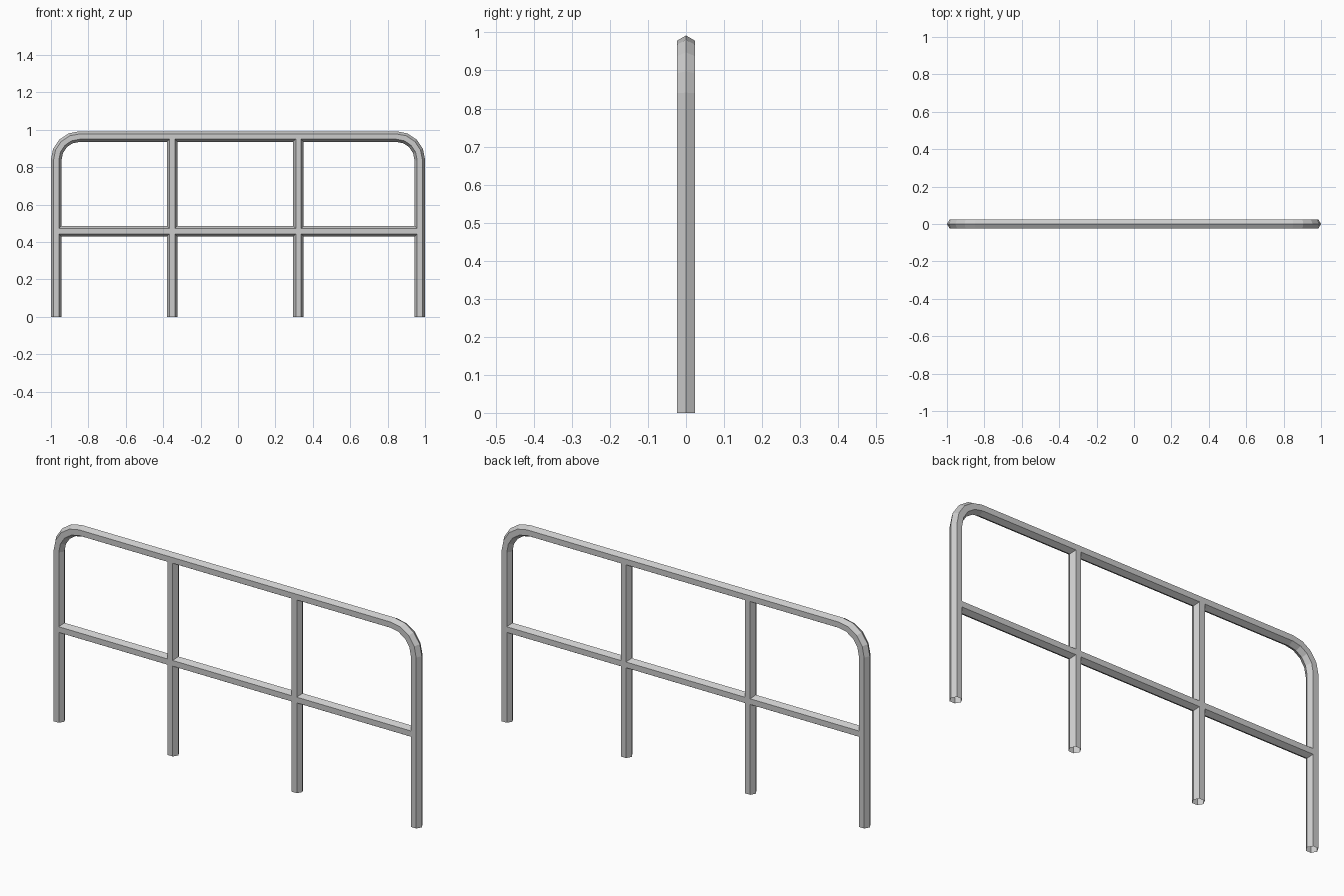
import bpy, bmesh
from math import cos, sin, pi
from mathutils import Vector

if "Cube" in bpy.data.objects:
    bpy.data.objects.remove(bpy.data.objects["Cube"])

R = 0.028            # hexagonal tube radius
SIDE = 1 - R         # centre line of end posts
TOP = 0.992 - R      # centre line of top rail
BEND = 0.125         # corner radius


def tube(name, pts):
    """Sweep an open hexagonal tube along a path in the xz plane, mitred at bends."""
    pts = [Vector((x, 0, z)) for x, z in pts]
    bm = bmesh.new()
    rings = []
    for i, p in enumerate(pts):
        a = (p - pts[i - 1]).normalized() if i else (pts[1] - p).normalized()
        b = (pts[i + 1] - p).normalized() if i < len(pts) - 1 else a
        t = (a + b).normalized()
        n = Vector((-t.z, 0, t.x)) / t.dot(a)
        rings.append([bm.verts.new(p + n * R * cos(k * pi / 3)
                                   + Vector((0, R * sin(k * pi / 3), 0)))
                      for k in range(6)])
    for r, s in zip(rings, rings[1:]):
        for k in range(6):
            bm.faces.new((r[k], r[(k + 1) % 6], s[(k + 1) % 6], s[k]))
    bmesh.ops.recalc_face_normals(bm, faces=bm.faces)
    me = bpy.data.meshes.new(name)
    bm.to_mesh(me)
    bm.free()
    ob = bpy.data.objects.new(name, me)
    bpy.context.collection.objects.link(ob)
    return ob


# Outer frame: two end posts and the top rail in one bent tube
steps = 4
corner = [(SIDE - BEND + BEND * cos(i * pi / 2 / steps),
           TOP - BEND + BEND * sin(i * pi / 2 / steps)) for i in range(steps + 1)]
right = [(SIDE, 0)] + corner
left = [(-x, z) for x, z in reversed(right)]
tube("outer_frame", right + left)

# Inner posts
for name, x in (("left_inner_post", -0.352), ("right_inner_post", 0.323)):
    tube(name, [(x, 0), (x, TOP - R * 0.5)])

# Middle rail
tube("middle_rail", [(-SIDE + R * 0.5, 0.458), (SIDE - R * 0.5, 0.458)])
